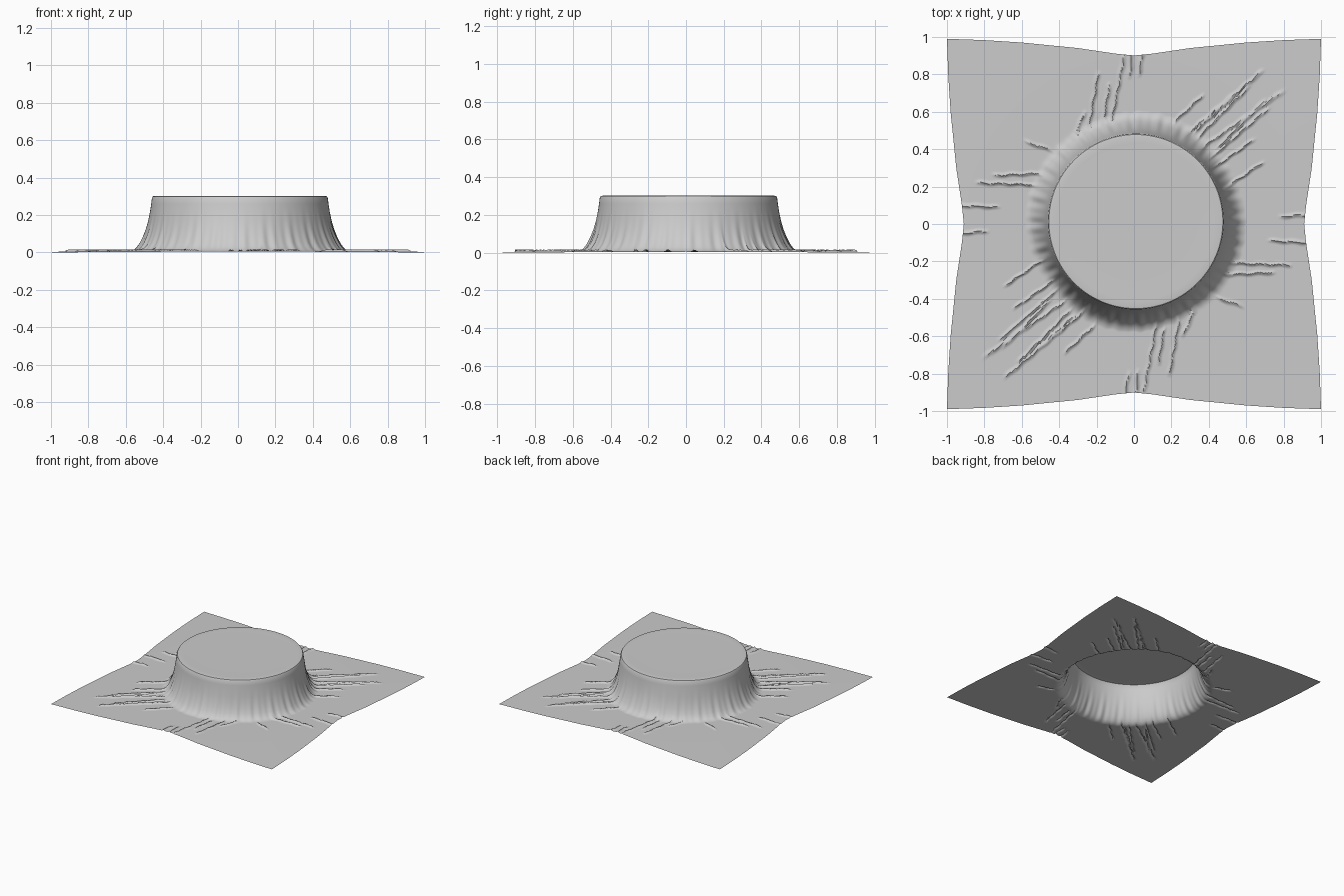
import bpy, bmesh, math, random

if "Cube" in bpy.data.objects:
    bpy.data.objects.remove(bpy.data.objects["Cube"])

random.seed(4)
SIDE = 180                      # columns per cloth side
CX, CY = 0.01, 0.013            # centre of the raised disc

# Cap and wall profile: radius, height
PROFILE = [(0.15, 0.301), (0.30, 0.301), (0.42, 0.301), (0.455, 0.302), (0.465, 0.3),
           (0.470, 0.292), (0.474, 0.26), (0.480, 0.22), (0.489, 0.17), (0.500, 0.125),
           (0.514, 0.085), (0.530, 0.05), (0.546, 0.027), (0.562, 0.013), (0.580, 0.006)]
FLOOR_RINGS = 52

# How far the hem is drawn in along each side
INSET = [(0, 0.09), (0.1, 0.08), (0.3, 0.05), (0.6, 0.02), (0.8, 0.007), (1, 0)]

# Pleats lying on the floor: x0, y0, x1, y1 (repeated by a half turn)
PLEATS = [(0.22, 0.55, 0.37, 0.69), (0.27, 0.47, 0.69, 0.82), (0.35, 0.47, 0.62, 0.74),
          (0.38, 0.42, 0.80, 0.71), (0.42, 0.36, 0.72, 0.62), (0.33, 0.50, 0.54, 0.69),
          (0.44, 0.31, 0.64, 0.45), (0.50, 0.20, 0.69, 0.33), (0.46, 0.42, 0.70, 0.66),
          (-0.12, 0.54, -0.05, 0.91), (-0.24, 0.52, -0.19, 0.81), (-0.16, 0.57, -0.13, 0.75),
          (-0.02, 0.80, -0.01, 0.93), (0.03, 0.81, 0.05, 0.93), (-0.32, 0.47, -0.26, 0.60),
          (-0.54, 0.21, -0.84, 0.22), (-0.50, 0.27, -0.75, 0.26), (-0.74, 0.09, -0.93, 0.10),
          (-0.80, -0.04, -0.93, -0.05), (-0.46, 0.40, -0.58, 0.44)]
PLEATS += [tuple(-v for v in p) for p in PLEATS]


def lerp_table(table, x):
    for (a, u), (b, v) in zip(table, table[1:]):
        if x <= b:
            return u + (v - u) * (x - a) / (b - a)
    return table[-1][1]


def pleat_height(x, y):
    h = 0
    for x0, y0, x1, y1 in PLEATS:
        dx, dy = x1 - x0, y1 - y0
        length = math.hypot(dx, dy)
        s = ((x - x0) * dx + (y - y0) * dy) / length
        if -0.03 < s < length + 0.01:
            d = ((y - y0) * dx - (x - x0) * dy) / length
            d += 0.003 * math.sin(s * 60 + x0 * 40)
            fade = min(1, (s + 0.03) / 0.04, (length + 0.01 - s) / 0.03)
            h = max(h, 0.011 * fade * math.exp(-(d / 0.007) ** 2))
    return h


# Hem outline, walked counter-clockwise
hem = []
for side in range(4):
    c, s = [(1, 0), (0, 1), (-1, 0), (0, -1)][side]
    for i in range(SIDE):
        t = math.tan((i / SIDE - 0.5) * math.pi / 2)
        x, y = 1 - lerp_table(INSET, abs(t)), t
        hem.append((c * x - s * y, (s * x + c * y) * 0.99))

# Cloth: cap, flared wall and floor skirt as one open sheet
bm = bmesh.new()
rings = []
flutes = [random.uniform(0, 6.28) for _ in range(3)]
for r, z in PROFILE:
    ring = []
    for hx, hy in hem:
        a = math.atan2(hy - CY, hx - CX)
        k = max(0, min(1, (0.2 - z) / 0.15))
        rr = r + k * (0.0025 * math.sin(37 * a + flutes[0]) + 0.002 * math.sin(61 * a + flutes[1])
                      + 0.006 * math.sin(4 * a + flutes[2]))
        x, y = CX + rr * math.cos(a), CY + rr * math.sin(a)
        ring.append(bm.verts.new((x, y, z + (pleat_height(x, y) if z < 0.15 else 0))))
    rings.append(ring)

start = [v.co.copy() for v in rings[-1]]
for j in range(1, FLOOR_RINGS + 1):
    f = j / FLOOR_RINGS
    ring = []
    for (hx, hy), p in zip(hem, start):
        x, y = p.x + (hx - p.x) * f, p.y + (hy - p.y) * f
        corner = max(0, math.hypot(x, y) - 0.9) / 0.5
        ring.append(bm.verts.new((x, y, max(0, 0.005 - 0.005 * corner) + pleat_height(x, y))))
    rings.append(ring)

n = len(hem)
centre = bm.verts.new((CX, CY, 0.301))
for i in range(n):
    k = (i + 1) % n
    bm.faces.new((centre, rings[0][i], rings[0][k]))
    for a, b in zip(rings, rings[1:]):
        bm.faces.new((a[i], b[i], b[k], a[k]))

mesh = bpy.data.meshes.new("draped_cloth")
bm.to_mesh(mesh)
bm.free()
cloth = bpy.data.objects.new("draped_cloth", mesh)
bpy.context.collection.objects.link(cloth)
bpy.context.view_layer.objects.active = cloth
cloth.select_set(True)
bpy.ops.object.shade_smooth_by_angle(angle=math.radians(40))
